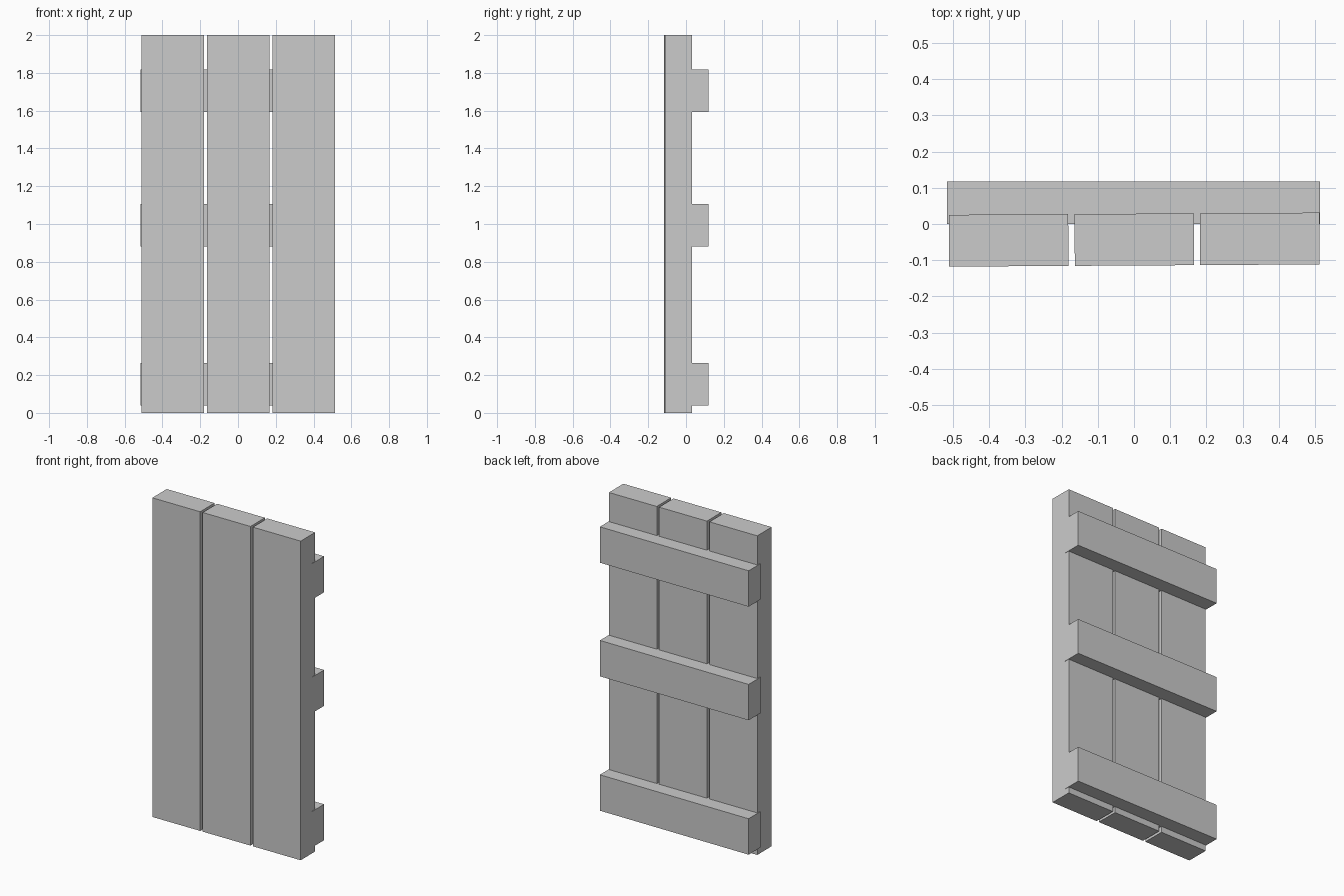
import bpy

if "Cube" in bpy.data.objects:
    bpy.data.objects.remove(bpy.data.objects["Cube"])


def box(name, center, size, turn=0.0):
    bpy.ops.mesh.primitive_cube_add(size=1, location=center, rotation=(0, 0, turn))
    ob = bpy.context.object
    ob.name = name
    ob.scale = size
    bpy.ops.object.transform_apply(location=False, rotation=False, scale=True)
    return ob


# Upright planks, set very slightly askew to the rails
TILT = 0.006
for side, x in (("left", -0.3465), ("middle", 0.001), ("right", 0.3475)):
    box(f"{side}_plank", (x, -0.0432 + x * TILT, 1.0), (0.33, 0.143, 2.0), TILT)

# Cross rails on the back, sunk into the planks
for level, z in (("lower", 0.151), ("centre", 0.993), ("upper", 1.705)):
    box(f"{level}_cross_rail", (-0.001, 0.059, z), (1.031, 0.118, 0.225))
